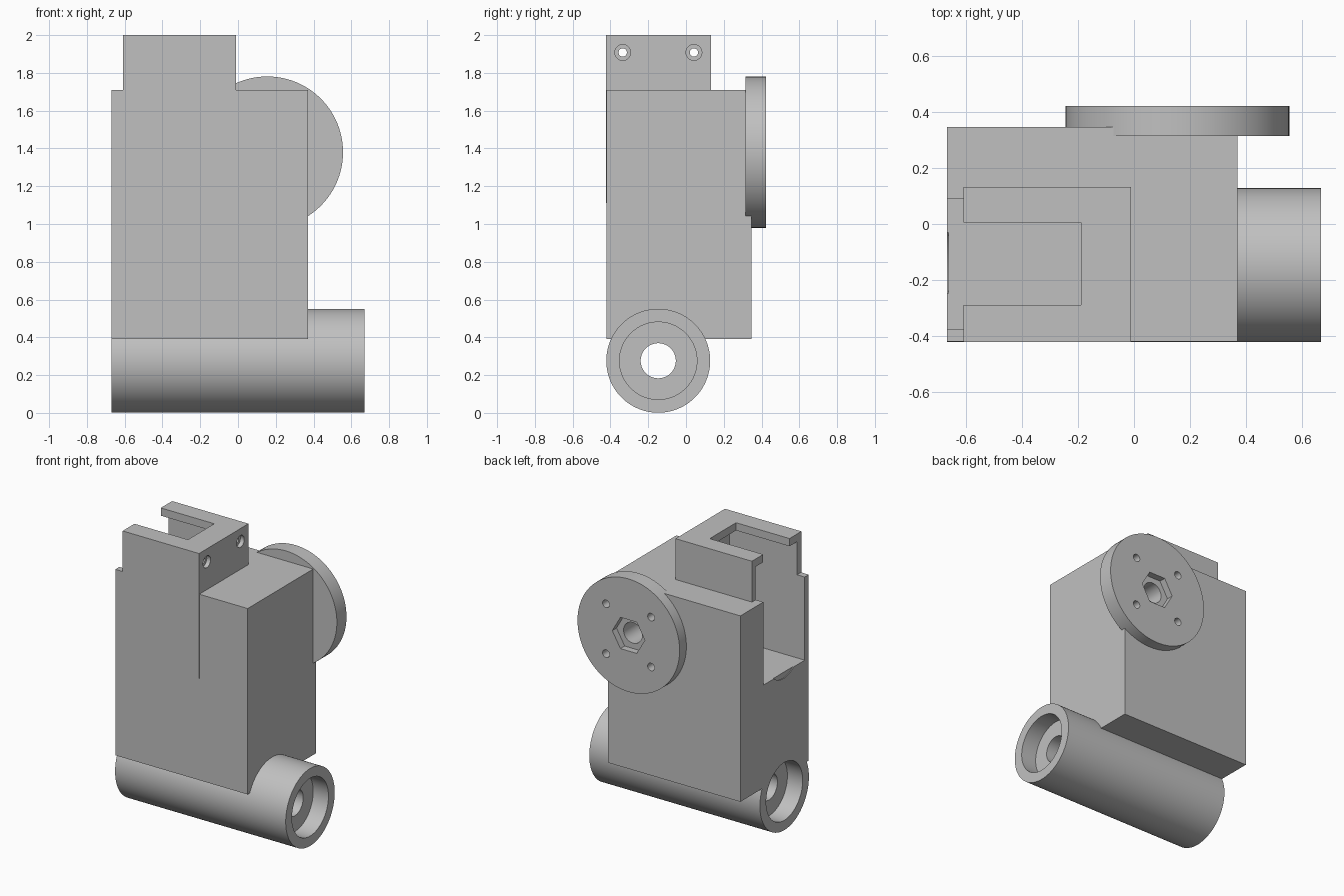
import bpy
import math

cube = bpy.data.objects.get("Cube")
if cube:
    bpy.data.objects.remove(cube, do_unlink=True)

grey = bpy.data.materials.new("plain grey")
grey.use_nodes = True
grey.diffuse_color = (0.53, 0.53, 0.53, 1)
grey.node_tree.nodes["Principled BSDF"].inputs["Base Color"].default_value = (0.53, 0.53, 0.53, 1)


def box(name, x, y, z):
    """Box from (low, high) spans along each axis."""
    spans = (x, y, z)
    bpy.ops.mesh.primitive_cube_add(size=1, location=[(a + b) / 2 for a, b in spans])
    ob = bpy.context.object
    ob.name = name
    ob.scale = [b - a for a, b in spans]
    bpy.ops.object.transform_apply(location=False, rotation=False, scale=True)
    ob.data.materials.append(grey)
    return ob


def rod(name, axis, span, across, radius, sides=96):
    """Prism along x or y; across gives its (y, z) or (x, z) centre."""
    mid = (span[0] + span[1]) / 2
    u, z = across
    loc, rot = ((mid, u, z), (0, math.pi / 2, 0)) if axis == "x" else ((u, mid, z), (math.pi / 2, 0, 0))
    bpy.ops.mesh.primitive_cylinder_add(vertices=sides, radius=radius, depth=span[1] - span[0],
                                        location=loc, rotation=rot)
    ob = bpy.context.object
    ob.name = name
    bpy.ops.object.transform_apply(location=False, rotation=True, scale=False)
    ob.data.materials.append(grey)
    return ob


def cut(cutter, *targets):
    """Subtract a cutter from each part, then discard it."""
    for ob in targets:
        bpy.context.view_layer.objects.active = ob
        mod = ob.modifiers.new("cut", "BOOLEAN")
        mod.operation = "DIFFERENCE"
        mod.solver = "EXACT"
        mod.object = cutter
        bpy.ops.object.modifier_apply(modifier=mod.name)
    bpy.data.objects.remove(cutter, do_unlink=True)


# Main solids
body = box("body", (-0.67, 0.37), (-0.42, 0.347), (0.39, 1.71))
tower = box("tower", (-0.61, -0.01), (-0.423, 0.132), (1.11, 2.0))
AXLE = (-0.147, 0.276)
barrel = rod("barrel", "x", (-0.67, 0.67), AXLE, 0.275)
HUB = (0.155, 1.38)
flange = rod("flange", "y", (0.315, 0.423), HUB, 0.401)

# Side pocket, with a narrower slot through the top lip
cut(box("pocket_cutter", (-0.8, -0.08), (-0.375, 0.09), (1.12, 1.945)), body, tower)
cut(box("slot_cutter", (-0.8, -0.19), (-0.29, 0.005), (1.5, 2.1)), tower)

# Shallow curved relief below the pocket
cut(rod("relief_cutter", "x", (-0.7, -0.664), (-0.14, 1.25), 0.17), body)

# Countersunk screw holes in the tower
for y in (-0.335, 0.042):
    cut(rod("screw_cutter", "x", (-0.15, 0.1), (y, 1.908), 0.022, 32), tower)
    cut(rod("head_cutter", "x", (-0.04, 0.1), (y, 1.908), 0.042, 32), tower)

# Barrel bore with a bearing seat at each end
cut(rod("bore_cutter", "x", (-0.8, 0.8), AXLE, 0.093, 64), barrel)
for span in ((-0.8, -0.55), (0.55, 0.8)):
    cut(rod("seat_cutter", "x", span, AXLE, 0.205), barrel, body)

# Hexagonal nut recess, centre hole and four bolt holes in the flange
nut = rod("nut_cutter", "y", (0.375, 0.6), HUB, 0.128, 6)
nut.rotation_euler.y = math.pi / 6
bpy.context.view_layer.update()
cut(nut, flange)
cut(rod("hub_cutter", "y", (0.2, 0.6), HUB, 0.073, 48), flange, body)
for sx in (-1, 1):
    for sz in (-1, 1):
        centre = (HUB[0] + sx * 0.177, HUB[1] + sz * 0.177)
        cut(rod("bolt_cutter", "y", (0.25, 0.6), centre, 0.027, 32), flange, body)

# Smooth the round walls, keep the edges crisp
bpy.ops.object.select_all(action="DESELECT")
for ob in (body, tower, barrel, flange):
    ob.select_set(True)
bpy.context.view_layer.objects.active = body
bpy.ops.object.shade_smooth_by_angle(angle=math.radians(30))
